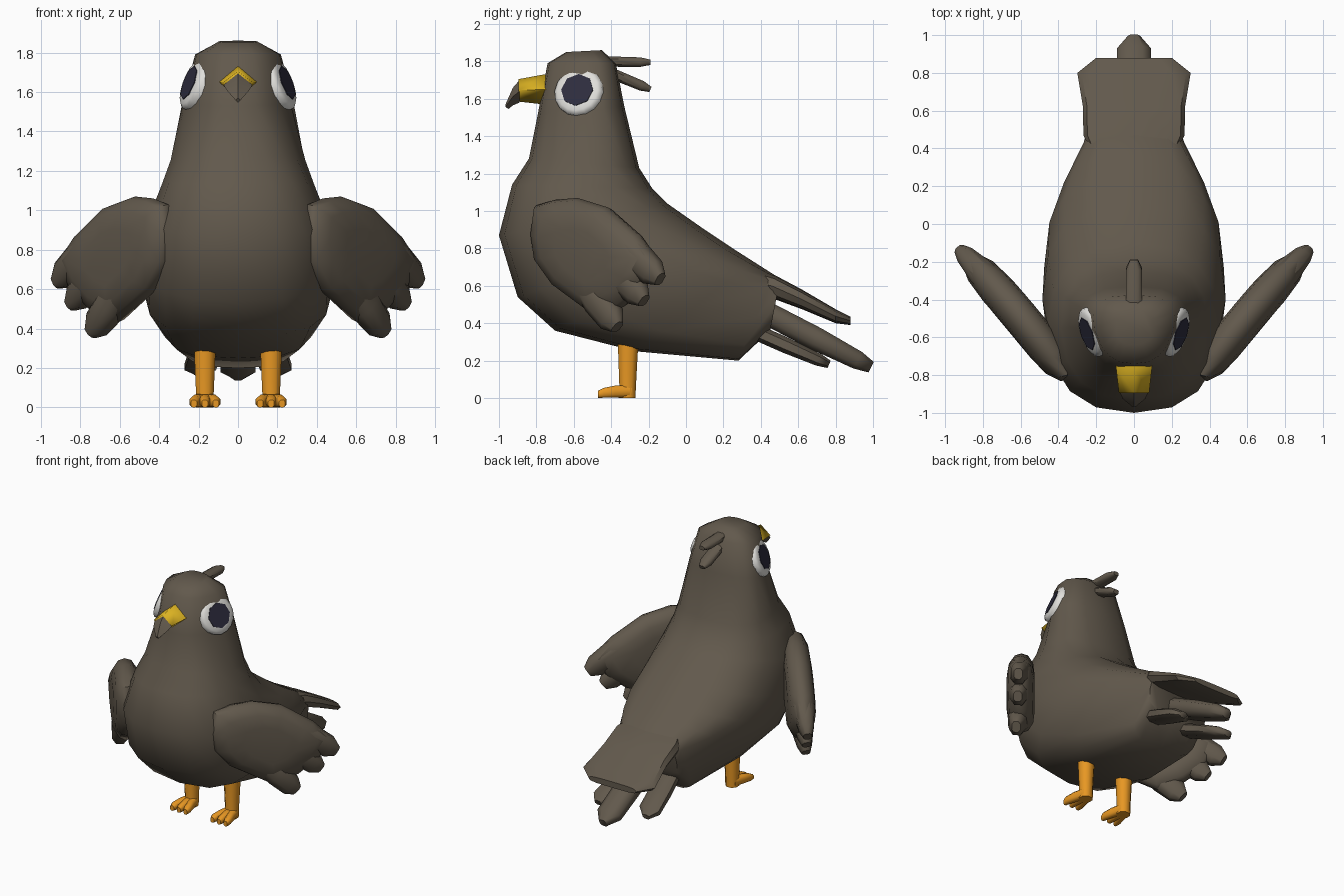
import bpy, bmesh, math
from mathutils import Vector as V

if "Cube" in bpy.data.objects:
    bpy.data.objects.remove(bpy.data.objects["Cube"])


def material(name, rgb):
    m = bpy.data.materials.new(name)
    m.diffuse_color = (*rgb, 1)
    m.use_nodes = True
    m.node_tree.nodes["Principled BSDF"].inputs["Base Color"].default_value = m.diffuse_color
    return m


BROWN = material("brown_feathers", (0.122, 0.100, 0.073))
ORANGE = material("orange_legs", (0.85, 0.33, 0.018))
YELLOW = material("yellow_beak", (0.70, 0.44, 0.016))
WHITE = material("eye_white", (0.75, 0.74, 0.71))
DARK = material("dark_pupil", (0.027, 0.026, 0.048))


def loft(name, rings, mat, angle=40):
    """Skin a list of equal point rings and cap both ends."""
    bm = bmesh.new()
    loops = [[bm.verts.new(p) for p in r] for r in rings]
    n = len(loops[0])
    for a, b in zip(loops, loops[1:]):
        for i in range(n):
            j = (i + 1) % n
            bm.faces.new((a[i], a[j], b[j], b[i]))
    bm.faces.new(loops[0])
    bm.faces.new(loops[-1])
    bmesh.ops.recalc_face_normals(bm, faces=bm.faces)
    me = bpy.data.meshes.new(name)
    bm.to_mesh(me)
    bm.free()
    me.materials.append(mat)
    ob = bpy.data.objects.new(name, me)
    bpy.context.collection.objects.link(ob)
    bpy.ops.object.select_all(action='DESELECT')
    ob.select_set(True)
    bpy.context.view_layer.objects.active = ob
    bpy.ops.object.shade_smooth_by_angle(angle=math.radians(angle))
    return ob


def ring(c, u, v, n=8, power=2.0, turn=0.0, taper=0.0):
    """Superellipse around c with half axes u and v; taper narrows the -v side."""
    out = []
    for i in range(n):
        a = math.tau * (i + turn) / n
        s, t = (math.copysign(abs(k) ** (2 / power), k) for k in (math.cos(a), math.sin(a)))
        s *= 1 - taper * max(0, 0.35 - t)
        out.append(V(c) + V(u) * s + V(v) * t)
    return out


def feather(name, a, b, width, thick, profile, mat=BROWN, angle=55):
    """Tapered blade from a to b; profile rows are (position, width, thickness)."""
    a, b, w = V(a), V(b), V(width)
    t = (b - a).cross(w).normalized() * thick
    return loft(name, [ring(a.lerp(b, p), w * s, t * h, 8, 2.6, 0.5)
                       for p, s, h in profile], mat, angle)


# Body: front point (y, z), back point (y, z), half width, squareness, front taper
BODY = [(-.64, 1.85, -.45, 1.86, .10, 2.4, 0), (-.74, 1.79, -.375, 1.79, .23, 2.8, .25),
        (-.79, 1.53, -.33, 1.56, .297, 2.8, .3), (-.84, 1.28, -.25, 1.23, .36, 2.6, .15),
        (-.93, 1.14, -.18, 1.12, .395, 2.45, .06), (-1.0, .87, -.10, 1.04, .455, 2.35, 0),
        (-.90, .54, .10, .90, .485, 2.5, 0), (-.70, .36, .25, .80, .475, 2.7, 0),
        (-.27, .25, .36, .73, .39, 3.2, 0), (.28, .20, .47, .66, .275, 4.2, 0),
        (.45, .36, .50, .62, .255, 4.2, 0)]
rings = []
for fy, fz, by, bz, w, power, taper in BODY:
    f, b = V((0, fy, fz)), V((0, by, bz))
    rings.append(ring((f + b) / 2, (w, 0, 0), (b - f) / 2, 16, power, 0, taper))
loft("body", rings, BROWN, 50)

# Tail: broad top blade and three lower feathers
TAIL = [(.33, .70, .58, .20), (.47, .66, .53, .268), (.62, .58, .475, .27),
        (.80, .475, .40, .30), (.88, .435, .39, .20)]
loft("tail_top", [ring((0, y, (t + b) / 2), (w, 0, 0), (0, 0, (t - b) / 2), 12, 3.5)
                  for y, t, b, w in TAIL], BROWN)
TIP = [(0, .8, 1), (.5, 1, 1), (.88, 1, .8), (1, .35, .5)]
feather("tail_middle", (0, .40, .47), (0, .99, .165), (.095, 0, 0), .066, TIP)
for s, side in ((1, "right"), (-1, "left")):
    feather("tail_side_" + side, (s * .13, .30, .385), (s * .20, .765, .18),
            (s * .085, 0, 0), .045, TIP)

# Crest tufts
TUFT = [(0, 1, 1), (.8, 1, .9), (1, .5, .5)]
feather("crest_upper", (0, -.46, 1.80), (0, -.19, 1.795), (.045, 0, 0), .03, TUFT)
feather("crest_lower", (0, -.42, 1.745), (0, -.19, 1.65), (.045, 0, 0), .032, TUFT)


# Beak: diamond sections
def diamond(y, top, bottom, w, tip_y=None):
    mid = (top + bottom) / 2
    return [V((0, y, top)), V((w, y, mid)), V((0, y if tip_y is None else tip_y, bottom)),
            V((-w, y, mid))]


loft("beak", [diamond(-.68, 1.74, 1.56, .10), diamond(-.76, 1.73, 1.57, .095),
              diamond(-.895, 1.705, 1.585, .08)], YELLOW, 88)
loft("beak_tip", [diamond(-.89, 1.70, 1.58, .075), diamond(-.925, 1.66, 1.565, .06),
                  diamond(-.965, 1.57, 1.545, .012, -.95)], BROWN, 30)

# Wing outline in (y, z)
WING = [(-.82, .88), (-.80, 1.03), (-.70, 1.06), (-.58, 1.07), (-.42, 1.02), (-.25, .87),
        (-.16, .74), (-.22, .60), (-.33, .49), (-.47, .43), (-.70, .60), (-.80, .74)]
LAYERS = [(.45, -.09), (.75, -.08), (.95, -.045), (1, 0), (.95, .045), (.75, .085), (.45, .10)]
# Wing tips: root (y, z), end (y, z), half width, outward shift at the end
FINGERS = [((-.40, .88), (-.135, .635), .088, .005), ((-.45, .78), (-.215, .52), .086, .015),
           ((-.56, .66), (-.345, .38), .09, .035)]


def wing_point(s, y, z, off=0.0):
    t = y + .78
    return V((s * (.37 + .72 * t + .2 * t * t + off * .78), y - off * .625, z))


for s, side in ((1, "right"), (-1, "left")):
    # Wing blade with three feather tips
    cy, cz = -.50, .77
    loft("wing_" + side, [[wing_point(s, cy + (y - cy) * k, cz + (z - cz) * k, o)
                           for y, z in WING] for k, o in LAYERS], BROWN, 50)
    for i, (a, b, w, out) in enumerate(FINGERS):
        pa, pb = wing_point(s, *a), wing_point(s, *b, out)
        n = V((s * .78, -.625, 0))
        wid = (pb - pa).cross(n).normalized() * w
        feather(f"wing_feather_{side}_{i + 1}", pa, pb, wid, .078,
                [(0, .8, 1), (.5, 1, 1), (.85, .88, .7), (1, .45, .4)])

    # Eye: raised white disc and a thin pupil
    n = V((s, -.34, .38)).normalized()
    u = V((s * .34, 1, 0)).normalized()
    v = n.cross(u).normalized()
    c = V((s * .229, -.575, 1.64))

    def disc(r, off, k):
        return ring(c + n * off, u * r, v * r, k)

    loft("eye_" + side, [disc(.134, -.05, 16), disc(.134, .002, 16), disc(.114, .017, 16),
                         disc(.08, .022, 16)], WHITE, 60)
    loft("pupil_" + side, [disc(.09, .017, 8), disc(.09, .025, 8)], DARK, 30)

    # Leg and three toes
    x = s * .168
    LEG = [(.31, -.31, .058), (.26, -.31, .057), (.07, -.312, .048), (0, -.315, .048)]
    loft("leg_" + side, [ring((x, y, z), (r, 0, 0), (0, r, 0), 8, 2.2, .5)
                         for z, y, r in LEG], ORANGE, 60)
    for i, d in enumerate((-1, 0, 1)):
        TOE = [(-.29, .2, .034, .036), (-.38, .7, .03, .034), (-.44, 1, .027, .028),
               (-.47, 1.05, .016, .02)]
        loft(f"toe_{side}_{i + 1}",
             [ring((x + d * .053 * k, y, h), (w, 0, 0), (0, 0, h), 8, 2.6, .5)
              for y, k, w, h in TOE], ORANGE, 60)
